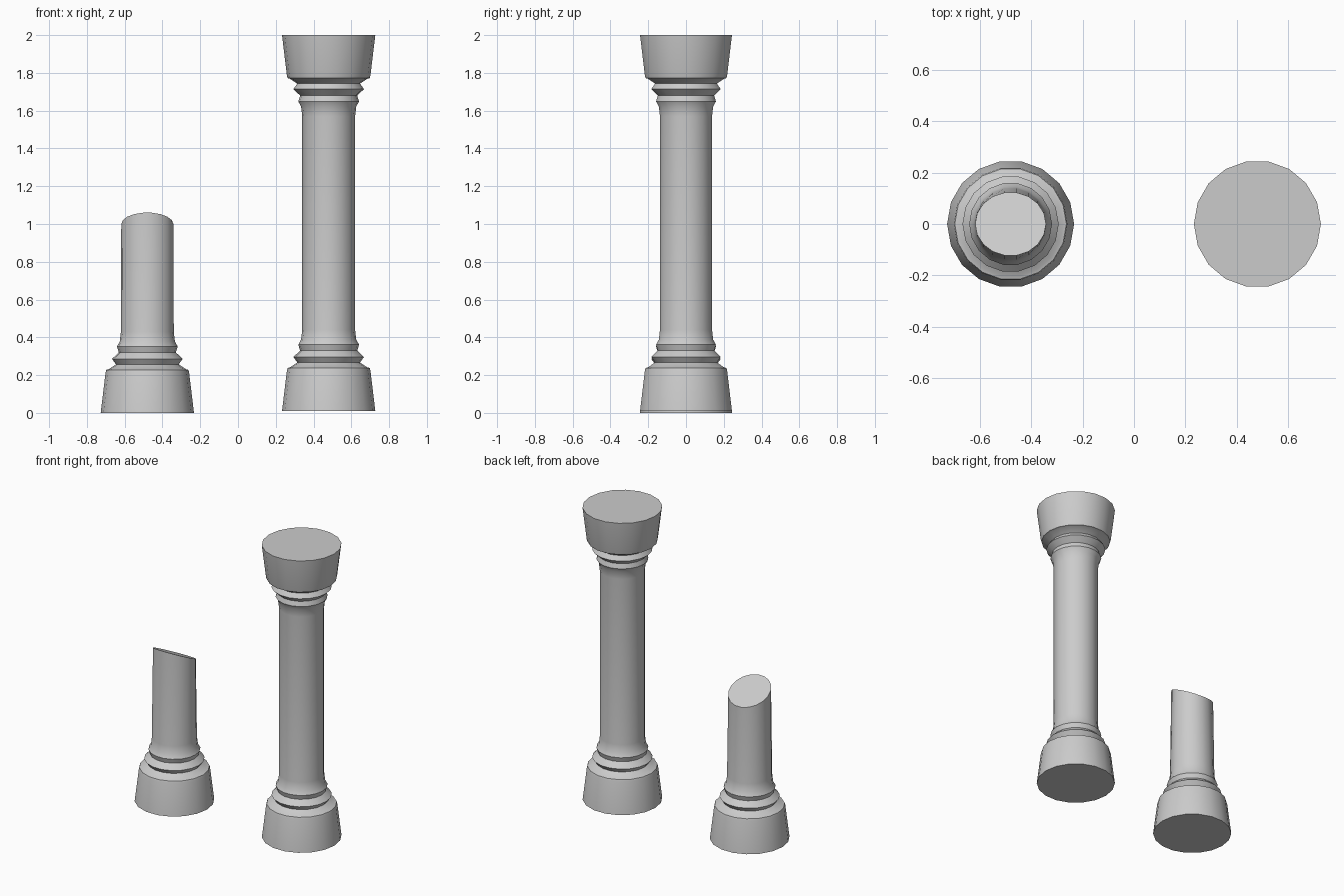
import bpy, bmesh
from math import sin, cos, pi, radians

if "Cube" in bpy.data.objects:
    bpy.data.objects.remove(bpy.data.objects["Cube"])

SIDES = 18
X_OFF = 0.48

# (radius, height) of the moulded foot; mirrored for the capital
FOOT = [(0.247, 0.0), (0.221, 0.215), (0.217, 0.228), (0.205, 0.231),
        (0.166, 0.257), (0.187, 0.286), (0.151, 0.320),
        (0.161, 0.351), (0.146, 0.378), (0.140, 0.43)]


def lathe(name, rings, x):
    """Stack of rings (radius, height, tilt about x), capped at both ends."""
    bm = bmesh.new()
    loops = []
    for r, z, tilt in rings:
        loops.append([bm.verts.new((r * cos(2 * pi * i / SIDES),
                                    r * sin(2 * pi * i / SIDES) * cos(tilt),
                                    z + r * sin(2 * pi * i / SIDES) * sin(tilt)))
                      for i in range(SIDES)])
    for a, b in zip(loops, loops[1:]):
        for i in range(SIDES):
            j = (i + 1) % SIDES
            bm.faces.new((a[i], a[j], b[j], b[i]))
    bm.faces.new(loops[0][::-1])
    bm.faces.new(loops[-1])
    bmesh.ops.recalc_face_normals(bm, faces=bm.faces)
    mesh = bpy.data.meshes.new(name)
    bm.to_mesh(mesh)
    bm.free()
    ob = bpy.data.objects.new(name, mesh)
    ob.location.x = x
    bpy.context.collection.objects.link(ob)
    bpy.ops.object.select_all(action='DESELECT')
    ob.select_set(True)
    bpy.context.view_layer.objects.active = ob
    bpy.ops.object.shade_smooth_by_angle(angle=radians(30))
    return ob


# Whole column: foot, shaft and mirrored capital
foot = [(r, z + 0.01, 0) for r, z in FOOT]
capital = [(r, 2.01 - z, 0) for r, z, _ in reversed(foot)]
lathe("whole_column", foot + capital, X_OFF)

# Broken column: same foot, shaft ending in a slanted break, high at the front
stump = [(r, z, 0) for r, z in FOOT]
lathe("broken_column", stump + [(0.138, 1.0, radians(-26))], -X_OFF)
